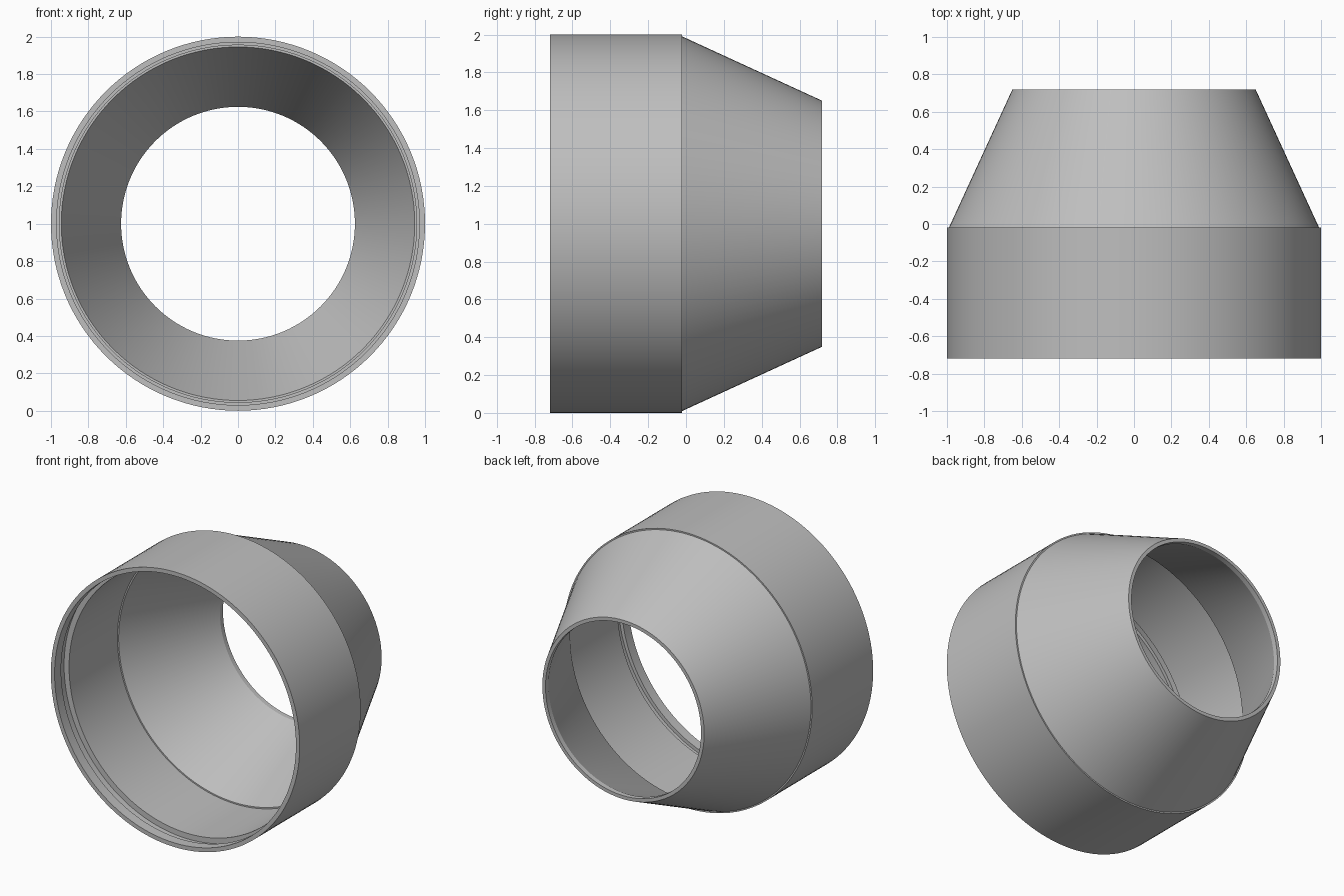
import bpy, bmesh
from math import tau, radians
from mathutils import Matrix, Vector

SEGMENTS = 128

cube = bpy.data.objects.get("Cube")
if cube:
    bpy.data.objects.remove(cube, do_unlink=True)

# One plain grey for the whole part
grey = bpy.data.materials.new("plain grey")
grey.use_nodes = True
colour = (0.52, 0.52, 0.52, 1)
grey.diffuse_color = colour
grey.node_tree.nodes["Principled BSDF"].inputs["Base Color"].default_value = colour


def lathe(name, profile):
    """Turn a closed (y, radius) outline around the y axis."""
    bm = bmesh.new()
    rings = []
    for i in range(SEGMENTS):
        turn = Matrix.Rotation(tau * i / SEGMENTS, 3, 'Y')
        rings.append([bm.verts.new(turn @ Vector((0, y, r))) for y, r in profile])
    for i, ring in enumerate(rings):
        following = rings[(i + 1) % SEGMENTS]
        for j in range(len(profile)):
            k = (j + 1) % len(profile)
            bm.faces.new((ring[j], ring[k], following[k], following[j]))
    bmesh.ops.recalc_face_normals(bm, faces=bm.faces)
    mesh = bpy.data.meshes.new(name)
    bm.to_mesh(mesh)
    bm.free()
    mesh.materials.append(grey)
    obj = bpy.data.objects.new(name, mesh)
    bpy.context.collection.objects.link(obj)
    obj.location.z = 1
    bpy.ops.object.select_all(action='DESELECT')
    obj.select_set(True)
    bpy.context.view_layer.objects.active = obj
    bpy.ops.object.shade_smooth_by_angle(angle=radians(15))
    return obj


# Hollow sleeve with a tapering nozzle
outside = [(-0.72, 1.0), (-0.02, 1.0), (-0.02, 0.99), (0.72, 0.65)]
nozzle_bore = [(0.72, 0.625), (0.685, 0.625), (-0.02, 0.945)]
sleeve_bore = [(-0.02, 0.955), (-0.575, 0.955)]
# Ring groove and wider mouth at the front
mouth = [(-0.575, 0.995), (-0.645, 0.995), (-0.645, 0.97), (-0.72, 0.97)]
lathe("tapered_sleeve", outside + nozzle_bore + sleeve_bore + mouth)
